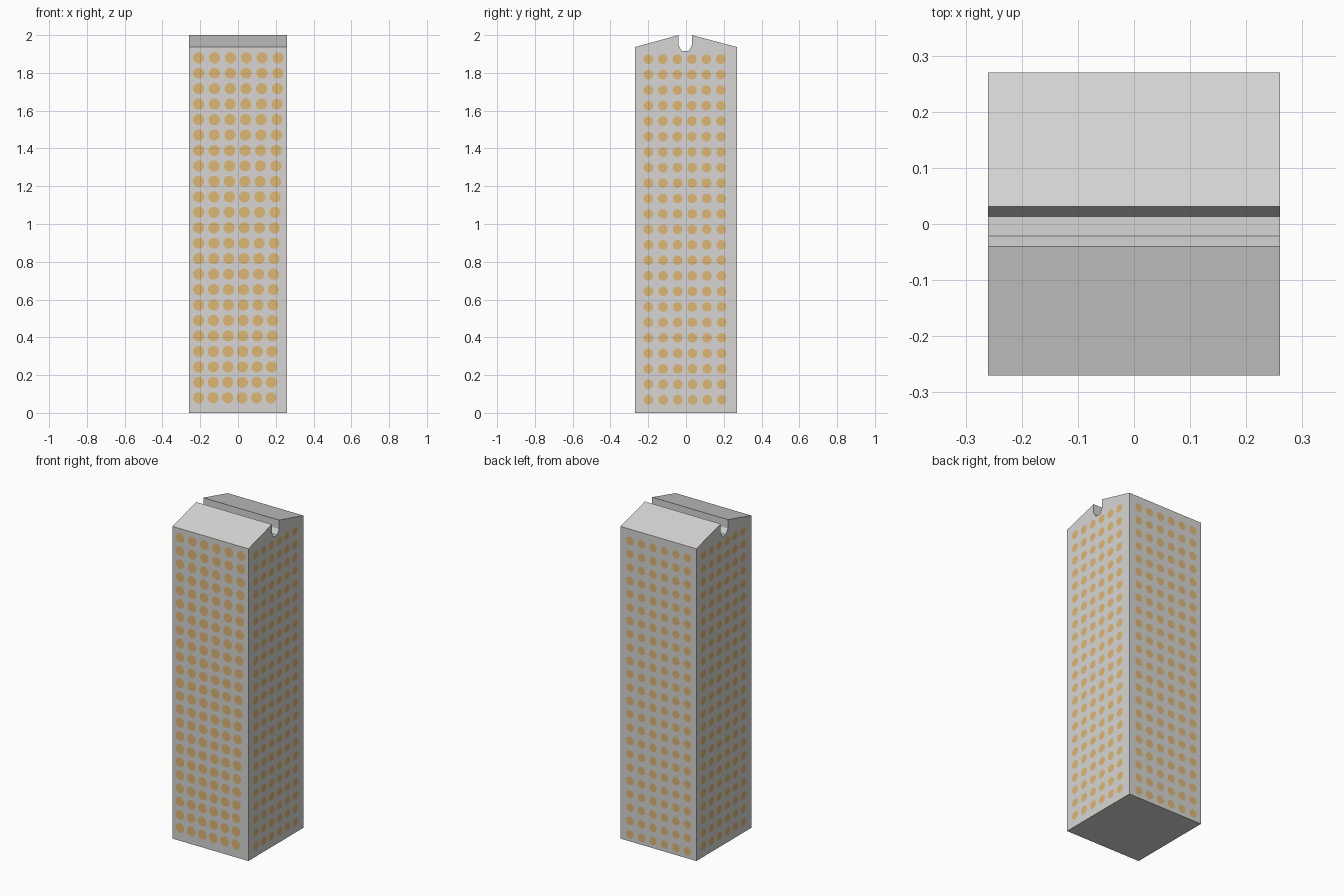
import bpy, bmesh, math
from mathutils import Vector

if "Cube" in bpy.data.objects:
    bpy.data.objects.remove(bpy.data.objects["Cube"])

HX, HY = 0.26, 0.27          # half width and half depth
EAVE, TOP = 1.937, 2.0


def material(name, rgb):
    m = bpy.data.materials.new(name)
    m.diffuse_color = (*rgb, 1)
    m.use_nodes = True
    m.node_tree.nodes["Principled BSDF"].inputs["Base Color"].default_value = m.diffuse_color
    return m


def finish(bm, name, mat):
    me = bpy.data.meshes.new(name)
    bm.to_mesh(me)
    bm.free()
    me.materials.append(mat)
    ob = bpy.data.objects.new(name, me)
    bpy.context.collection.objects.link(ob)
    return ob


grey = material("pale grey wall", (0.68, 0.675, 0.66))
amber = material("amber windows", (0.73, 0.475, 0.175))

# Tower body: gabled side profile with a round-bottomed groove, extruded along x
GC, GR, GZ = -0.004, 0.035, 1.945
profile = [(-HY, 0), (HY, 0), (HY, EAVE), (GC + GR, TOP)]
profile += [(GC + GR * math.cos(a), GZ - GR * math.sin(a))
            for a in (i * math.pi / 3 for i in range(4))]
profile += [(GC - GR, TOP), (-HY, EAVE)]
bm = bmesh.new()
face = bm.faces.new([bm.verts.new((-HX, y, z)) for y, z in profile])
ext = bmesh.ops.extrude_face_region(bm, geom=[face])
bmesh.ops.translate(bm, vec=(2 * HX, 0, 0),
                    verts=[v for v in ext["geom"] if isinstance(v, bmesh.types.BMVert)])
bmesh.ops.recalc_face_normals(bm, faces=bm.faces[:])
finish(bm, "tower_body", grey)


# Round windows: a 6 x 23 grid of thin discs on each wall
def windows(name, normal, dist, u0, u_top, u_low, z_top, z_low, radius):
    n = Vector(normal)
    right = Vector((0, 0, 1)).cross(n)      # to the right when facing the wall
    bm = bmesh.new()
    for r in range(23):
        t = r / 22
        z = z_top + (z_low - z_top) * t
        end = u_top + (u_low - u_top) * t   # columns draw closer towards the base
        for c in range(6):
            u = u0 + (end - u0) * c / 5
            mid = n * (dist + 0.002) + right * u + Vector((0, 0, z))
            ring = [math.tau * (k + 0.5) / 12 for k in range(12)]
            bm.faces.new([bm.verts.new(mid + right * (radius * math.cos(a))
                                       + Vector((0, 0, radius * math.sin(a))))
                          for a in ring])
    finish(bm, name, amber)


windows("front_windows", (0, -1, 0), HY, -0.208, 0.212, 0.175, 1.88, 0.08, 0.030)
windows("back_windows", (0, 1, 0), HY, -0.194, 0.20, 0.20, 1.865, 0.045, 0.026)
windows("right_windows", (1, 0, 0), HX, -0.199, 0.184, 0.190, 1.873, 0.069, 0.026)
windows("left_windows", (-1, 0, 0), HX, -0.204, 0.186, 0.190, 1.873, 0.069, 0.026)
